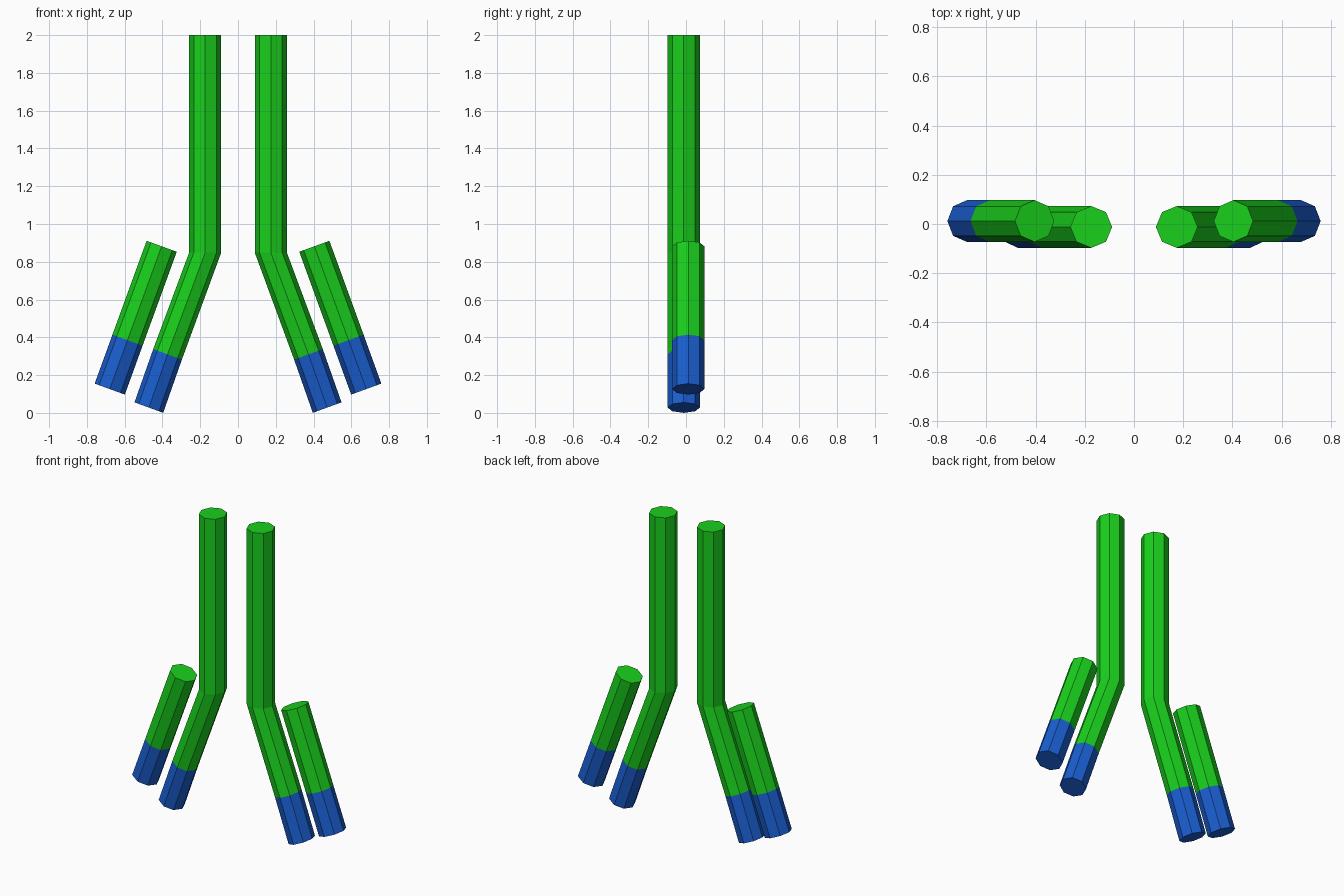
import bpy, bmesh
from math import cos, sin, pi, radians
from mathutils import Vector

if "Cube" in bpy.data.objects:
    bpy.data.objects.remove(bpy.data.objects["Cube"])

SIDES = 8
R = 0.085
TILT = radians(20)


def material(name, color):
    m = bpy.data.materials.new(name)
    m.diffuse_color = color
    m.use_nodes = True
    m.node_tree.nodes["Principled BSDF"].inputs["Base Color"].default_value = m.diffuse_color
    return m


green = material("green", (0.01, 0.62, 0.012, 1))
blue = material("blue", (0.01, 0.11, 0.62, 1))


def tube(name, y, stations):
    """Octagonal tube through (x, z, tilt, in-plane radius); last segment is blue.
    Built on +x and mirrored to -x."""
    bm = bmesh.new()
    rings = []
    for x, z, tilt, r in stations:
        u = Vector((cos(tilt), 0, sin(tilt)))
        ring = []
        for i in range(SIDES):
            a = 2 * pi * i / SIDES
            ring.append(bm.verts.new(Vector((x, y, z)) + u * r * cos(a)
                                     + Vector((0, R * sin(a), 0))))
        rings.append(ring)
    last = len(rings) - 2
    for s in range(last + 1):
        a, b = rings[s], rings[s + 1]
        for i in range(SIDES):
            j = (i + 1) % SIDES
            f = bm.faces.new((a[i], a[j], b[j], b[i]))
            f.material_index = int(s == last)
    bm.faces.new(rings[0])
    bm.faces.new(rings[-1]).material_index = 1
    bmesh.ops.recalc_face_normals(bm, faces=bm.faces)
    me = bpy.data.meshes.new(name)
    bm.to_mesh(me)
    bm.free()
    me.materials.append(green)
    me.materials.append(blue)
    ob = bpy.data.objects.new(name, me)
    bpy.context.collection.objects.link(ob)
    mod = ob.modifiers.new("mirror", "MIRROR")
    mod.use_mirror_merge = False
    return ob


# Long bent chains: straight stem, bend, splayed arm with blue tip
NARROW = R * cos(TILT) + 0.001
tube("long_bent_chain", -0.012, [
    (0.174, 2.0, 0, R),
    (0.174, 0.848, 0, R),
    (0.373, 0.310, TILT, NARROW),
    (0.472, 0.028, TILT, NARROW),
])

# Short outer chains parallel to the arms
tube("short_outer_chain", 0.012, [
    (0.404, 0.882, TILT, R),
    (0.585, 0.385, TILT, R),
    (0.679, 0.126, TILT, R),
])
